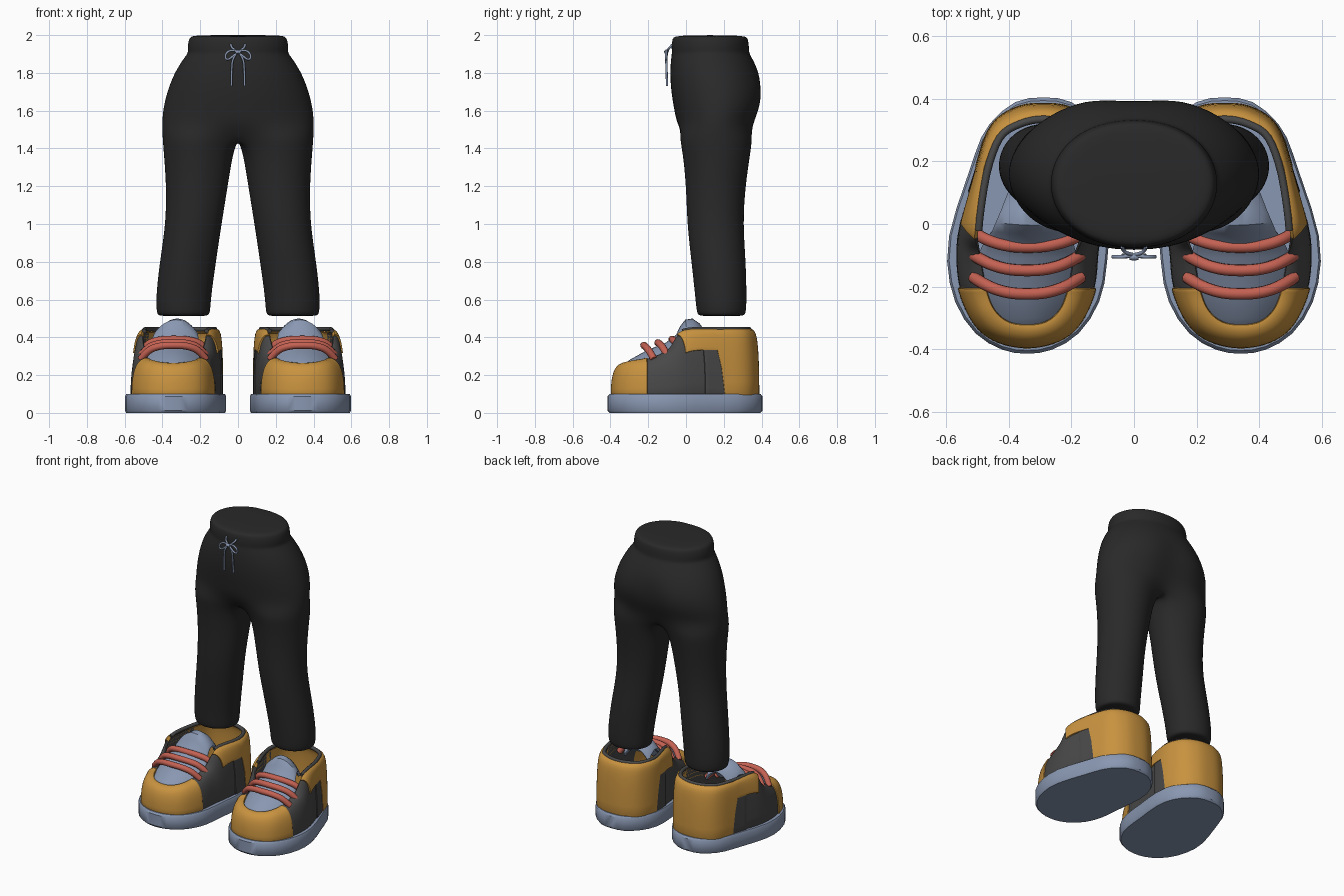
import bpy
from math import sin, cos, pi, radians
from mathutils import Vector

if "Cube" in bpy.data.objects:
    bpy.data.objects.remove(bpy.data.objects["Cube"])

COLORS = {"black": (.022, .022, .022), "gold": (.58, .29, .05), "steel": (.25, .31, .44),
          "charcoal": (.065, .065, .065), "red": (.55, .12, .085)}
MATS = {}
for key, rgb in COLORS.items():
    MATS[key] = bpy.data.materials.new(key)
    MATS[key].diffuse_color = (*rgb, 1)


def finish(ob, color, mirror=True, thick=0, subsurf=0):
    bpy.context.collection.objects.link(ob)
    ob.data.materials.append(MATS[color])
    if thick:
        m = ob.modifiers.new("thickness", "SOLIDIFY")
        m.thickness, m.offset = thick, 1
        b = ob.modifiers.new("soft_edges", "BEVEL")
        b.width, b.segments, b.limit_method, b.angle_limit = .005, 2, "ANGLE", radians(50)
    if mirror:
        m = ob.modifiers.new("mirror", "MIRROR")
        m.use_clip, m.merge_threshold = True, .001
    if subsurf:
        ob.modifiers.new("smooth", "SUBSURF").levels = subsurf
    bpy.ops.object.select_all(action="DESELECT")
    bpy.context.view_layer.objects.active = ob
    ob.select_set(True)
    bpy.ops.object.convert(target="MESH")
    bpy.ops.object.shade_smooth_by_angle(angle=radians(40))


def mesh(name, verts, faces, color, **kw):
    me = bpy.data.meshes.new(name)
    me.from_pydata(verts, [], faces)
    finish(bpy.data.objects.new(name, me), color, **kw)


def grid(name, rows, color, closed=False, caps=False, **kw):
    n = len(rows[0])
    faces = [(r * n + i, r * n + (i + 1) % n, (r + 1) * n + (i + 1) % n, (r + 1) * n + i)
             for r in range(len(rows) - 1) for i in range(n if closed else n - 1)]
    if caps:
        faces += [tuple(range(n))[::-1], tuple(range((len(rows) - 1) * n, len(rows) * n))]
    mesh(name, [v for row in rows for v in row], faces, color, **kw)


def cord(name, pts, radius, color, kind="NURBS", mirror=True):
    cu = bpy.data.curves.new(name, "CURVE")
    cu.dimensions, cu.bevel_depth, cu.bevel_resolution, cu.use_fill_caps = "3D", radius, 3, True
    sp = cu.splines.new(kind)
    sp.points.add(len(pts) - 1)
    for p, co in zip(sp.points, pts):
        p.co = (*co, 1)
    if kind == "NURBS":
        sp.order_u, sp.use_endpoint_u, sp.resolution_u = 3, True, 6
    finish(bpy.data.objects.new(name, cu), color, mirror=mirror)


# Trousers: half model, leg rings (z, x0, x1, y0, y1) flowing into pelvis rings (z, rx, y0, y1)
LEG = [(.512, .17, .415, .075, .30), (.52, .15, .43, .057, .318), (.60, .148, .437, .05, .322),
       (.80, .12, .415, .028, .318), (1.0, .09, .383, .005, .302), (1.2, .058, .38, 0, .315),
       (1.38, .03, .394, -.018, .342), (1.45, 0, .40, -.035, .352)]
PELVIS = [(1.53, .402, -.05, .37), (1.61, .396, -.064, .405), (1.70, .375, -.08, .418),
          (1.80, .337, -.086, .39), (1.88, .285, -.08, .35), (1.905, .263, -.075, .335),
          (1.93, .268, -.078, .335), (1.985, .26, -.074, .33), (2.0, .235, -.055, .31)]
angles = [-135 + 27 * i for i in range(11)] + [150, 165, 180, 195, 210]
verts, faces = [], []
for z, x0, x1, y0, y1 in LEG:
    for i, a in enumerate(angles):
        a = radians(a)
        x = (x0 + x1) / 2 + (x1 - x0) / 2 * 1.03 * cos(a)
        if z == 1.45 and (i in (0, 10) or i > 10):
            x = 0
        verts.append((x, (y0 + y1) / 2 + (y1 - y0) / 2 * 1.03 * sin(a), z))
for z, rx, y0, y1 in PELVIS:
    for i in range(11):
        a = radians(-90 + 18 * i)
        x = 0 if i in (0, 10) else rx * 1.015 * cos(a) ** .92
        y = (y0 + y1) / 2 + (y1 - y0) / 2 * 1.01 * sin(a)
        if i == 10 and z < 1.75:
            y -= .03
        verts.append((x, y, z))
L = len(LEG)
for r in range(L - 1):
    faces += [(r * 16 + i, r * 16 + (i + 1) % 16, r * 16 + 16 + (i + 1) % 16, r * 16 + 16 + i)
              for i in range(16)]
for r in range(len(PELVIS)):
    lo, hi = (L - 1) * 16 + (r * 11 + 5 if r else 0), L * 16 + r * 11
    faces += [(lo + i, lo + i + 1, hi + i + 1, hi + i) for i in range(10)]
faces += [tuple(range(16))[::-1], tuple(range(hi, hi + 11))]
mesh("trousers", verts, faces, "black", subsurf=2)

# Drawstring bow
cord("bow_loop", [(0, -.10, 1.91), (.03, -.105, 1.925), (.065, -.105, 1.905), (.068, -.105, 1.875),
                  (.05, -.105, 1.87), (.025, -.105, 1.89), (0, -.10, 1.91)], .006, "steel")
cord("bow_tail", [(.003, -.10, 1.91), (.028, -.105, 1.88), (.034, -.103, 1.82), (.035, -.10, 1.73)],
     .006, "steel")
cord("bow_anchor", [(.004, -.098, 1.91), (.02, -.095, 1.925), (.035, -.085, 1.935), (.038, -.072, 1.95)],
     .006, "steel")
cord("bow_knot", [(-.012, -.105, 1.91), (0, -.108, 1.912), (.012, -.105, 1.91)], .010, "steel", mirror=False)


# Shoe helpers: half outlines around a bent centreline, stations 0 (toe) to 9 (heel)
def bend(x, y, z):
    t = min(1, max(0, (y + .12) / .36))
    return Vector((x + .342 - .052 * t * t * (3 - 2 * t), y, z))


def around(half, s):
    def pt(i):
        i %= 18
        v = Vector(half[i if i < 10 else 18 - i])
        if i > 9:
            v.x = -v.x
        return v
    k = int(s // 1)
    t = s - k
    a, b, c, d = (pt(k + j) for j in (-1, 0, 1, 2))
    return .5 * (2 * b + (c - a) * t + (2 * a - 5 * b + 4 * c - d) * t * t + (3 * b - a - 3 * c + d) * t ** 3)


SOLE = [(0, -.415, 0), (.08, -.402, 0), (.165, -.35, 0), (.23, -.25, 0), (.256, -.12, 0),
        (.25, .05, 0), (.22, .22, 0), (.172, .32, 0), (.09, .39, 0), (0, .405, 0)]
BASE = [(0, -.378, .1), (.095, -.358, .1), (.158, -.305, .1), (.203, -.2, .1), (.215, -.08, .1),
        (.213, .03, .1), (.19, .2, .1), (.15, .305, .1), (.08, .355, .1), (0, .366, .1)]
TOP = [(0, -.32, .245), (.06, -.31, .25), (.105, -.27, .26), (.13, -.2, .275), (.15, -.09, .325),
       (.165, -.02, .415), (.175, .16, .425), (.14, .275, .425), (.075, .32, .425), (0, .335, .425)]


def upper(s, h):
    a, b, t = min(h, .9999) * pi / 2, around(BASE, s), around(TOP, s)
    f = 1 - cos(a) ** .7
    return bend(b.x + (t.x - b.x) * f, b.y + (t.y - b.y) * f, .095 + (t.z - .095) * sin(a) ** .85)


def panel(name, s0, s1, color, thick, low=lambda s: 0, high=1, step=.125):
    n = round((s1 - s0) / step)
    ss = [s0 + (s1 - s0) * i / n for i in range(n + 1)]
    rows = [[upper(s, low(s) + (high - low(s)) * j / 10) for s in ss] for j in range(11)]
    grid(name, rows, color, thick=thick)


# Sole
rows = []
for z, k in ((0, .975), (.012, 1), (.088, 1), (.1, .975)):
    pts = [around(SOLE, i / 2) for i in range(36)]
    rows.append([bend(p.x * k, p.y * k, z) for p in pts])
grid("sole", rows, "steel", closed=True, caps=True)

# Upper panels: toe cap, side quarters, side patches, heel counter with collar straps
panel("toe_cap", -3, 3, "gold", .02)
for side, flip in (("outer", False), ("inner", True)):
    for part, a, b, thick, high in (("quarter", 2.9, 6.15, .013, 1), ("side_patch", 5.4, 6.1, .019, .5)):
        panel(side + "_" + part, 18 - b if flip else a, 18 - a if flip else b, "charcoal", thick, high=high)
panel("heel_counter", 4.8, 13.2, "gold", .022,
      low=lambda s: .47 * min(1, max(0, (abs(s - 9) - 3) / .2)), step=.1)

# Collar rim
cord("collar_rim", [bend(*(around(TOP, 5 + i / 4) + Vector((0, 0, .018)))) for i in range(33)],
     .012, "charcoal", kind="POLY")

# Vamp and tongue
TONGUE = [(-.345, .10, .215), (-.29, .13, .265), (-.2, .15, .315), (-.1, .15, .355), (-.04, .13, .40),
          (-.015, .115, .45), (.005, .105, .478), (.03, .095, .482), (.06, .09, .46), (.09, .085, .42)]
rows = [[bend(w * u / 6, y, z - .07 * (u / 6) ** 2) for u in range(-6, 7)] for y, w, z in TONGUE]
grid("tongue", rows, "steel", thick=.018)

# Laces
for i, (y, w, z) in enumerate(((-.205, .172, .352), (-.13, .178, .366), (-.055, .19, .384))):
    half = [(w, y + .035, .285 + .01 * i), (w * .8, y + .01, z - .02), (w * .4, y - .015, z + .004)]
    pts = half + [(0, y - .02, z + .006)] + [(-a, b, c) for a, b, c in half[::-1]]
    cord("lace_%d" % (i + 1), [bend(*p) for p in pts], .019, "red")

for m in bpy.data.materials:
    if m.users and not m.is_grease_pencil:
        m.use_nodes = True
        m.node_tree.nodes["Principled BSDF"].inputs["Base Color"].default_value = m.diffuse_color
